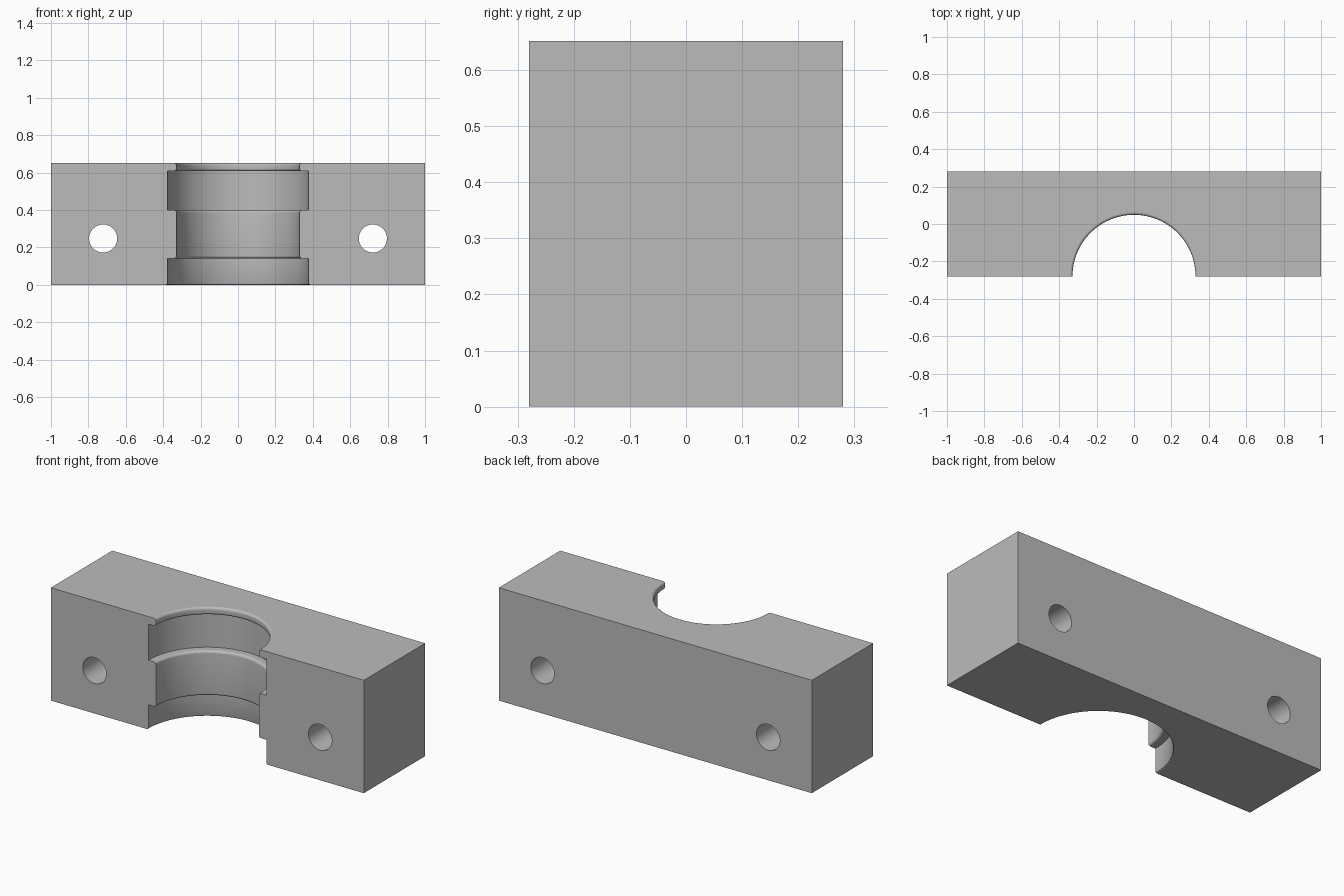
import bpy, bmesh
from math import pi, sin, cos, radians
from mathutils import Matrix

LENGTH, DEPTH, HEIGHT = 2.0, 0.56, 0.652
R_NARROW, R_WIDE = 0.329, 0.377
FILLET = 0.014

old = bpy.data.objects.get("Cube")
if old:
    bpy.data.objects.remove(old, do_unlink=True)

grey = bpy.data.materials.new("plain grey")
grey.use_nodes = True
colour = (0.5, 0.5, 0.5, 1)
grey.diffuse_color = colour
grey.node_tree.nodes["Principled BSDF"].inputs["Base Color"].default_value = colour


def make_object(name, bm):
    bmesh.ops.recalc_face_normals(bm, faces=bm.faces)
    mesh = bpy.data.meshes.new(name)
    bm.to_mesh(mesh)
    bm.free()
    mesh.materials.append(grey)
    obj = bpy.data.objects.new(name, mesh)
    bpy.context.collection.objects.link(obj)
    return obj


def fillet(z, side, r=FILLET, steps=6):
    """Rounded lip corner: side 1 is a top corner, -1 a bottom corner."""
    pts = []
    for i in range(steps + 1):
        a = pi / 2 * i / steps
        pts.append((R_NARROW + r - r * cos(a), z - side * r * (1 - sin(a))))
    return pts if side > 0 else pts[::-1]


def lathe(profile, centre_y):
    bm = bmesh.new()
    verts = [bm.verts.new((r, centre_y, z)) for r, z in profile]
    edges = [bm.edges.new(pair) for pair in zip(verts, verts[1:])]
    bmesh.ops.spin(bm, geom=verts + edges, cent=(0, centre_y, 0),
                   axis=(0, 0, 1), angle=2 * pi, steps=96)
    bmesh.ops.remove_doubles(bm, verts=bm.verts, dist=1e-5)
    return make_object("bore_cutter", bm)


def bolt_hole(x):
    bm = bmesh.new()
    place = Matrix.Translation((x, 0, 0.248)) @ Matrix.Rotation(pi / 2, 4, "X")
    bmesh.ops.create_cone(bm, cap_ends=True, segments=48, radius1=0.075,
                          radius2=0.075, depth=DEPTH * 2, matrix=place)
    return make_object("bolt_hole_cutter", bm)


# Solid block
bm = bmesh.new()
bmesh.ops.create_cube(bm, size=1, matrix=Matrix.Translation((0, 0, HEIGHT / 2))
                      @ Matrix.Diagonal((LENGTH, DEPTH, HEIGHT, 1)))
block = make_object("clamp_block", bm)

# Stepped half bore with rounded ribs, open at the front
profile = [(0, -0.1), (R_WIDE + 0.009, -0.1), (R_WIDE + 0.009, 0),
           (R_WIDE + 0.003, 0.003), (R_WIDE, 0.01), (R_WIDE, 0.142)]
profile += fillet(0.142, -1) + fillet(0.4, 1)
profile += [(R_WIDE, 0.4), (R_WIDE, 0.608)]
profile += fillet(0.608, -1) + fillet(HEIGHT, 1)
profile += [(R_NARROW + FILLET, HEIGHT + 0.1), (0, HEIGHT + 0.1)]
cutters = [lathe(profile, -DEPTH / 2)] + [bolt_hole(s * 0.721) for s in (-1, 1)]

bpy.ops.object.select_all(action="DESELECT")
bpy.context.view_layer.objects.active = block
block.select_set(True)
for cutter in cutters:
    mod = block.modifiers.new("cut", "BOOLEAN")
    mod.operation, mod.solver, mod.object = "DIFFERENCE", "EXACT", cutter
    bpy.ops.object.modifier_apply(modifier=mod.name)
    bpy.data.objects.remove(cutter, do_unlink=True)

# Smooth curved walls, flat outer faces and ledges
bpy.ops.object.shade_smooth_by_angle(angle=radians(30))
for face in block.data.polygons:
    if max(abs(c) for c in face.normal) > 0.9999:
        face.use_smooth = False
